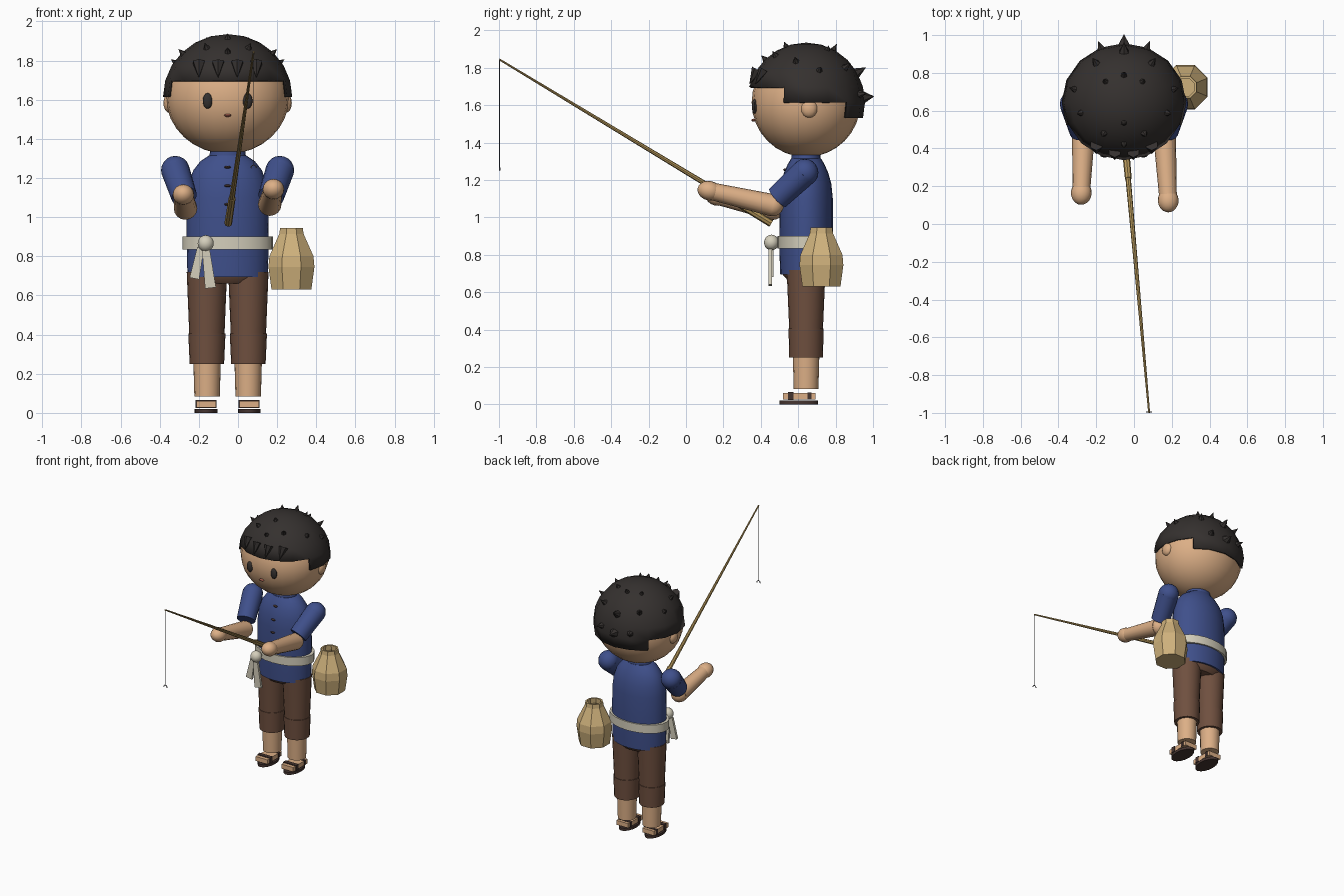
import bpy, bmesh, math
from mathutils import Vector, Matrix

if "Cube" in bpy.data.objects:
    bpy.data.objects.remove(bpy.data.objects["Cube"])

CX, CY = -0.053, 0.642   # body axis


def mat(name, r, g, b):
    m = bpy.data.materials.new(name)
    m.diffuse_color = (r, g, b, 1)
    m.use_nodes = True
    m.node_tree.nodes["Principled BSDF"].inputs["Base Color"].default_value = m.diffuse_color
    return m


SKIN = mat("skin", .72, .43, .24)
BLACK = mat("black", .035, .03, .028)
BLUE = mat("blue", .05, .08, .26)
BROWN = mat("brown", .16, .08, .05)
CREAM = mat("cream", .66, .62, .5)
STRAW = mat("straw", .62, .44, .2)
CANE = mat("cane", .45, .3, .1)
DARK = mat("dark_wood", .06, .035, .03)
RED = mat("lip", .4, .12, .08)
STEEL = mat("steel", .15, .15, .16)


def finish(name, bm, m, smooth=True, angle=40):
    bmesh.ops.recalc_face_normals(bm, faces=bm.faces)
    me = bpy.data.meshes.new(name)
    bm.to_mesh(me)
    bm.free()
    me.materials.append(m)
    if smooth:
        me.shade_smooth()
        me.set_sharp_from_angle(angle=math.radians(angle))
    ob = bpy.data.objects.new(name, me)
    bpy.context.collection.objects.link(ob)
    return ob


def ball(name, c, r, m, u=16, v=10, rot=Matrix()):
    bm = bmesh.new()
    bmesh.ops.create_uvsphere(bm, u_segments=u, v_segments=v, radius=1)
    bm.transform(Matrix.Translation(c) @ rot @ Matrix.Diagonal((*r, 1)))
    return finish(name, bm, m)


def tube(name, a, b, r1, r2, m, n=16, smooth=True):
    a, b = Vector(a), Vector(b)
    bm = bmesh.new()
    bmesh.ops.create_cone(bm, cap_ends=True, segments=n, radius1=r1, radius2=r2, depth=(b - a).length)
    q = (b - a).to_track_quat('Z', 'Y').to_matrix().to_4x4()
    bm.transform(Matrix.Translation((a + b) / 2) @ q)
    return finish(name, bm, m, smooth)


def loft(name, prof, c, m, n=20, phase=0, smooth=True, caps=(True, True)):
    # stacked elliptical rings: (z, rx, ry)
    bm = bmesh.new()
    rings = []
    for z, rx, ry in prof:
        rings.append([bm.verts.new((c[0] + rx * math.cos(t), c[1] + ry * math.sin(t), z))
                      for t in (phase + 2 * math.pi * i / n for i in range(n))])
    for lo, hi in zip(rings, rings[1:]):
        for i in range(n):
            j = (i + 1) % n
            bm.faces.new((lo[i], lo[j], hi[j], hi[i]))
    if caps[0]:
        bm.faces.new(rings[0])
    if caps[1]:
        bm.faces.new(rings[-1])
    return finish(name, bm, m, smooth)


def box(name, c, size, m, rot=Matrix(), taper=1):
    bm = bmesh.new()
    bmesh.ops.create_cube(bm, size=1)
    for v in bm.verts:
        if v.co.z > 0:
            v.co.x *= taper
    bm.transform(Matrix.Translation(c) @ rot @ Matrix.Diagonal((*size, 1)))
    return finish(name, bm, m, False)


# head and face
HC = Vector((CX, CY, 1.615))
ball("head", HC, (.315, .291, .292), SKIN, 24, 16)
for s in (-1, 1):
    ball("ear", (CX + s * .298, .658, 1.583), (.03, .046, .05), SKIN, 12, 8)
    ball("eye", (CX + s * .102, .366, 1.594), (.025, .014, .04), BLACK, 12, 8)
ball("mouth", (CX, .362, 1.52), (.019, .012, .008), RED, 10, 6)

# hair cap: sphere cut in steps, high at the fringe and low at the back
HR = Vector((.33, .315, .32))
bm = bmesh.new()
bmesh.ops.create_uvsphere(bm, u_segments=16, v_segments=12, radius=1)
cut = []
for f in bm.faces:
    p = f.calc_center_median()
    s = p.y / max(math.hypot(p.x, p.y), 1e-6)
    limit = .2588 if s < -.39 else (-.2588 if s > .7 else 0)
    if p.z < limit:
        cut.append(f)
bmesh.ops.delete(bm, geom=cut, context='FACES')
bm.transform(Matrix.Translation(HC) @ Matrix.Diagonal((*HR, 1)))
hair = finish("hair_cap", bm, BLACK)
sol = hair.modifiers.new("thickness", 'SOLIDIFY')
sol.thickness = .014
sol.offset = -1

# hair tufts: directions as azimuth (0 = back) and elevation, with radius and length
tufts = [(180, 46, .02, .035), (180, 70, .02, .03), (0, 30, .03, .06), (0, 5, .035, .055), (0, 62, .02, .04)]
for s in (-1, 1):
    tufts += [(s * 148, 52, .02, .035), (s * 104, 44, .02, .035), (s * 74, 33, .02, .035),
              (s * 34, 36, .022, .045), (s * 22, 8, .025, .045), (s * 40, 62, .02, .03)]
for az, el, r, h in tufts:
    a, e = math.radians(az), math.radians(el)
    d = Vector((math.sin(a) * math.cos(e), math.cos(a) * math.cos(e), math.sin(e)))
    p = HC + d * HR * .97
    tube("hair_tuft", p, p + d * (h + .005), r, 0, BLACK, 6, False)
for x in (-.147, -.049, .049, .147):
    k = lambda z: CY - .315 * math.sqrt(1 - (x / .33) ** 2 - ((z - 1.615) / .32) ** 2)
    tube("fringe_tuft", (CX + x, k(1.79), 1.79), (CX + x, k(1.715) - .008, 1.712), .034, 0, BLACK, 6, False)

# shirt, collar, buttons, sash
loft("shirt", [(.695, .205, .138), (.8, .208, .142), (.95, .21, .143), (1.1, .207, .143), (1.18, .197, .135),
               (1.24, .175, .118), (1.285, .14, .098), (1.315, .095, .08)], (CX, CY), BLUE, 24)
loft("collar", [(1.27, .1, .08), (1.335, .09, .077)], (CX, CY), BLUE, 20)
for z, y in ((1.255, .529), (1.16, .505), (1.065, .499)):
    ball("button", (CX, y, z), (.018, .01, .007), DARK, 10, 6)
loft("sash", [(.835, .231, .152), (.9, .231, .152)], (CX, CY), CREAM, 24)
ball("sash_knot", (-.165, .457, .866), (.042, .04, .042), CREAM, 14, 10)
box("sash_tail", (-.152, .45, .735), (.056, .018, .195), CREAM, Matrix.Rotation(-.12, 4, 'Y'), .7)
box("sash_tail", (-.207, .458, .765), (.05, .018, .16), CREAM, Matrix.Rotation(.2, 4, 'Y'), .7)

# trousers, legs, sandals
loft("hips", [(.66, .15, .095), (.7, .198, .13), (.76, .2, .135)], (CX, CY), BROWN)
for s in (-1, 1):
    x = CX + s * .106
    c = (x, CY)
    loft("trouser_thigh", [(.4, .09, .09), (.72, .103, .104)], c, BROWN)
    loft("trouser_cuff", [(.25, .088, .09), (.405, .095, .094)], c, BROWN)
    loft("shin", [(.083, .065, .066), (.26, .07, .071)], (x - s * .001, CY), SKIN, 16)
    x = CX + s * .11
    box("foot", (x, .605, .044), (.1, .175, .034), SKIN)
    loft("sandal_sole", [(0, .058, .103), (.02, .058, .103)], (x, .603), DARK, 16)
    box("sandal_strap", (x, .56, .046), (.108, .03, .042), DARK)
    box("sandal_strap", (x, .66, .046), (.106, .022, .036), DARK)

# arms
for s, elbow, hand in ((-1, (.215, .465, 1.045), (.226, .165, 1.115)), (1, (.215, .465, 1.065), (.234, .125, 1.143))):
    def P(v): return Vector((CX + s * v[0], v[1], v[2]))
    sh, end, el, hd = P((.267, .635, 1.24)), P((.222, .49, 1.105)), P(elbow), P(hand)
    ball("shoulder", sh, (.073, .073, .073), BLUE)
    tube("sleeve", sh, end, .073, .066, BLUE)
    ball("elbow", el, (.058, .058, .058), SKIN)
    tube("forearm", el, hd, .06, .046, SKIN)
    q = (hd - el).to_track_quat('Z', 'Y').to_matrix().to_4x4()
    ball("hand", hd, (.055, .052, .064), SKIN, rot=q)

# fishing rod, line and hook
tube("rod", (-.05, .455, .968), (.08, -.998, 1.845), .016, .005, CANE, 8)
tube("rod_grip", (-.05, .455, .968), (-.03, .24, 1.098), .02, .018, CANE, 8)
tube("fishing_line", (.08, -.997, 1.845), (.08, -.997, 1.265), .002, .002, STEEL, 6)
cu = bpy.data.curves.new("hook", 'CURVE')
cu.dimensions = '3D'
cu.bevel_depth = .003
cu.bevel_resolution = 1
sp = cu.splines.new('POLY')
sp.points.add(8)
for i, p in enumerate(sp.points):
    t = math.pi * i / 8
    p.co = (.08 + .014 * math.cos(t), -.996, 1.25 + .016 * math.sin(t), 1)
cu.materials.append(STEEL)
bpy.context.collection.objects.link(bpy.data.objects.new("hook", cu))

# creel basket: eight-sided, hollow neck
prof = [(.63, .11), (.745, .127), (.8, .122), (.915, .067), (.945, .063), (.945, .05), (.91, .052), (.8, .1)]
loft("basket", [(z, r, r) for z, r in prof], (.273, .724), STRAW, 8, math.pi / 8, False)
